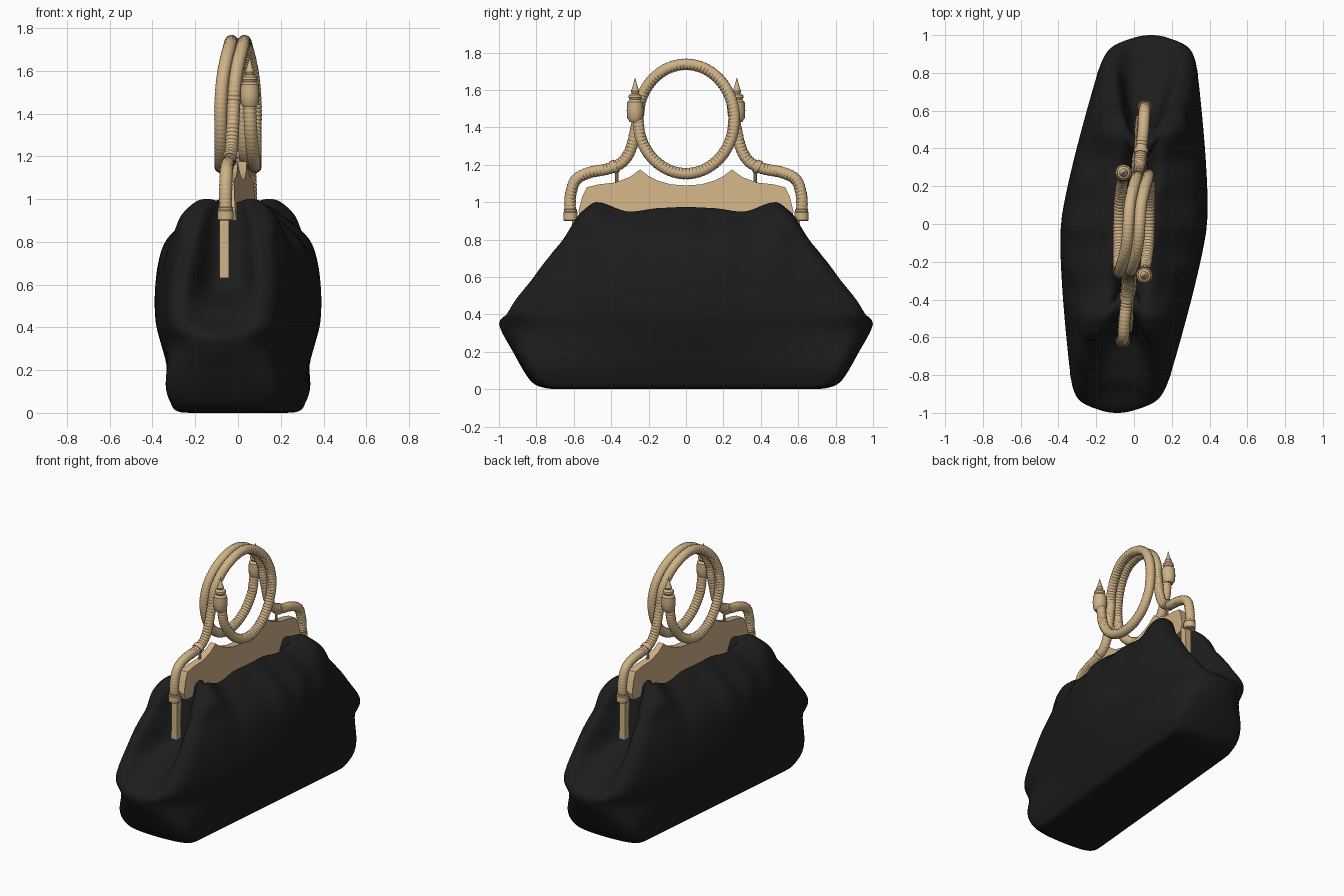
import bpy, bmesh, math
from mathutils import Vector

if "Cube" in bpy.data.objects:
    bpy.data.objects.remove(bpy.data.objects["Cube"])


def material(name, rgb):
    m = bpy.data.materials.new(name)
    m.diffuse_color = (*rgb, 1)
    m.use_nodes = True
    m.node_tree.nodes["Principled BSDF"].inputs["Base Color"].default_value = m.diffuse_color
    return m


BLACK = material("black_fabric", (0.012, 0.012, 0.012))
TAN = material("antique_gold", (0.62, 0.445, 0.24))


def finish(name, bm, mat, angle=40):
    bmesh.ops.recalc_face_normals(bm, faces=bm.faces)
    me = bpy.data.meshes.new(name)
    bm.to_mesh(me)
    bm.free()
    me.materials.append(mat)
    ob = bpy.data.objects.new(name, me)
    bpy.context.collection.objects.link(ob)
    bpy.ops.object.select_all(action='DESELECT')
    ob.select_set(True)
    bpy.context.view_layer.objects.active = ob
    bpy.ops.object.shade_smooth_by_angle(angle=math.radians(angle))
    return ob


def loft(bm, rings):
    """Skin a list of closed rings and cap both ends."""
    vs = [[bm.verts.new(p) for p in r] for r in rings]
    n = len(vs[0])
    for a, b in zip(vs, vs[1:]):
        for i in range(n):
            j = (i + 1) % n
            bm.faces.new((a[i], a[j], b[j], b[i]))
    bm.faces.new(vs[0][::-1])
    bm.faces.new(vs[-1])


def spline(pts, steps):
    """Catmull-Rom samples through the points."""
    p = [Vector(q) for q in pts]
    p = [p[0]] + p + [p[-1]]
    out = []
    for a, b, c, d in zip(p, p[1:], p[2:], p[3:]):
        for k in range(steps):
            t = k / steps
            out.append(0.5 * (2 * b + (c - a) * t + (2 * a - 5 * b + 4 * c - d) * t * t
                              + (3 * b - a - 3 * c + d) * t ** 3))
    return out + [p[-1]]


def lerp_table(table, v):
    if v <= table[0][0]:
        return table[0][1]
    for (a, fa), (b, fb) in zip(table, table[1:]):
        if v <= b:
            t = (v - a) / (b - a)
            t = t * t * (3 - 2 * t)
            return fa + (fb - fa) * t
    return table[-1][1]


# Fabric body: rings of (height, half length, half width), skewed in plan
KEYS = [(0, .66, .17), (.008, .76, .225), (.05, .835, .255), (.2, .925, .315), (.35, 1.0, .365),
        (.45, .965, .385), (.6, .845, .385), (.8, .70, .355), (.9, .63, .28),
        (.97, .57, .19), (1.0, .51, .13), (.98, .48, .08), (.9, .46, .05)]
NOTCH = [(.35, 0), (.47, .10), (.6, .26), (.7, .22), (.8, .18), (.9, .14), (1.0, .10)]
NOTCH_W = [(.35, .15), (.6, .13), (.8, .115), (1.0, .085)]
TAPER = [(0, 0), (.06, .02), (.35, .41), (.8, .40), (1.0, .0)]
POWER = [(0, 40), (.05, 40), (.33, 12), (.45, 28)]
RIM = [(0, .975), (.12, .97), (.3, .95), (.48, 1.0), (.56, .98), (.65, .95)]
rings = []
for z, L, W in spline(KEYS, 5):
    ring = []
    top = min(max((z - .65) / .3, 0), 1)
    taper, power = lerp_table(TAPER, z), lerp_table(POWER, z)
    for i in range(224):
        a = math.tau * (i + .5) / 224
        s = abs(math.sin(a)) ** .7
        x = W * (1 - taper * s ** 1.4) * math.sqrt(max(0, 1 - s ** power))
        x = math.copysign(x, math.cos(a))
        # folded-in gusset at both ends
        y = L * s - lerp_table(NOTCH, z) * s ** 8 * math.exp(-(x / lerp_table(NOTCH_W, z)) ** 4)
        # gathered pleats below the frame, pinched in the middle
        x *= 1 + top * (.06 * math.cos(y * 24 + 2.6 * (1 - z)) - .12 * top) * (1 - s ** 4)
        zz = max(0, z + (lerp_table(RIM, y) - 1) * top)
        y = math.copysign(y, math.sin(a))
        ring.append((x + .09 * y, y, zz))
    rings.append(ring)
bm = bmesh.new()
loft(bm, rings)
finish("fabric_body", bm, BLACK, 60)

# Metal frame plate with a scalloped top edge, thicker towards the bottom
half = [(0, 1.09), (.08, 1.095), (.15, 1.115), (.2, 1.14), (.245, 1.175), (.3, 1.135),
        (.38, 1.105), (.47, 1.095), (.53, 1.08), (.555, 1.03), (.575, .95), (.56, .9)]
outline = half + [(-y, z) for y, z in half[:0:-1]]
bm = bmesh.new()
loft(bm, [[(side * (.02 + .07 * (1.175 - z)) + .085 * y, y, z) for y, z in outline]
          for side in (-1, 1)])
finish("frame_plate", bm, TAN, 30)


def tube(name, pts, radius, turn, ribbed=True, steps=24, sides=16):
    path = [Vector((p.x * turn, p.y * turn, p.z)) for p in spline(pts, steps)]
    # resample evenly so that the ribs are regular
    even, gap, carry = [path[0]], .0065, 0
    for a, b in zip(path, path[1:]):
        d = (b - a).length
        pos = gap - carry
        while pos <= d:
            even.append(a.lerp(b, pos / d))
            pos += gap
        carry = d - (pos - gap)
    rings, side = [], None
    for i, p in enumerate(even):
        t = (even[min(i + 1, len(even) - 1)] - even[max(i - 1, 0)]).normalized()
        side = side or t.orthogonal()
        side = (side - t * side.dot(t)).normalized()
        up = t.cross(side)
        r = radius * ((.93, 1, 1)[i % 3] if ribbed else 1)
        rings.append([p + r * (math.cos(k * math.tau / sides) * side
                               + math.sin(k * math.tau / sides) * up) for k in range(sides)])
    bm = bmesh.new()
    loft(bm, rings)
    finish(name, bm, TAN, 35)


def lathe(name, x, y, profile, turn, sides=20):
    bm = bmesh.new()
    loft(bm, [[(x * turn + r * math.cos(k * math.tau / sides),
                y * turn + r * math.sin(k * math.tau / sides), z) for k in range(sides)]
              for r, z in profile])
    finish(name, bm, TAN, 35)


# Arm rising from the frame end, then one full coil ending in an upright tip
ARM = [(-.058, -.618, .92), (-.058, -.618, 1.03), (-.055, -.588, 1.12), (-.05, -.51, 1.16),
       (-.04, -.41, 1.18), (-.032, -.335, 1.22), (-.027, -.29, 1.3)]
COIL_X = [(0, -.02), (.25, .03), (.5, .08), (.75, .08), (1, .055)]
COIL = []
for i in range(17):
    f = i / 16
    COIL.append((lerp_table(COIL_X, f), -.258 * math.cos(f * math.tau),
                 1.445 + .292 * math.sin(f * math.tau)))

for tag, turn in (("front", 1), ("back", -1)):
    tube(tag + "_coiled_handle", ARM + COIL, .031, turn)
    # Pointed finial on the free end
    lathe(tag + "_finial", .055, -.272,
          [(.03, 1.43), (.042, 1.45), (.045, 1.49), (.042, 1.535), (.03, 1.548), (.036, 1.56),
           (.034, 1.572), (.018, 1.582), (.023, 1.595), (.016, 1.61), (.006, 1.645), (.001, 1.665)],
          turn)
    # Ferrule at the foot of the arm
    lathe(tag + "_ferrule", -.058, -.618,
          [(.034, .90), (.038, .905), (.038, .945), (.034, .95), (.036, .96), (.03, .965)], turn)
    # Hinge bar running down into the gusset
    bm = bmesh.new()
    loft(bm, [[((-.064 + dx) * turn, (y + dy) * turn, z)
               for dx, dy in ((-.022, -.015), (.022, -.015), (.022, .03), (-.022, .03))]
              for y, z in ((-.6, .63), (-.595, .92))])
    finish(tag + "_hinge_bar", bm, TAN, 30)
    # Collar and small post tying the arm to the plate
    tube(tag + "_arm_collar", [(-.039, -.395, 1.183), (-.037, -.37, 1.196)], .037, turn, False)
    lathe(tag + "_arm_post", -.036, -.37, [(.009, 1.08), (.009, 1.2)], turn, 10)
